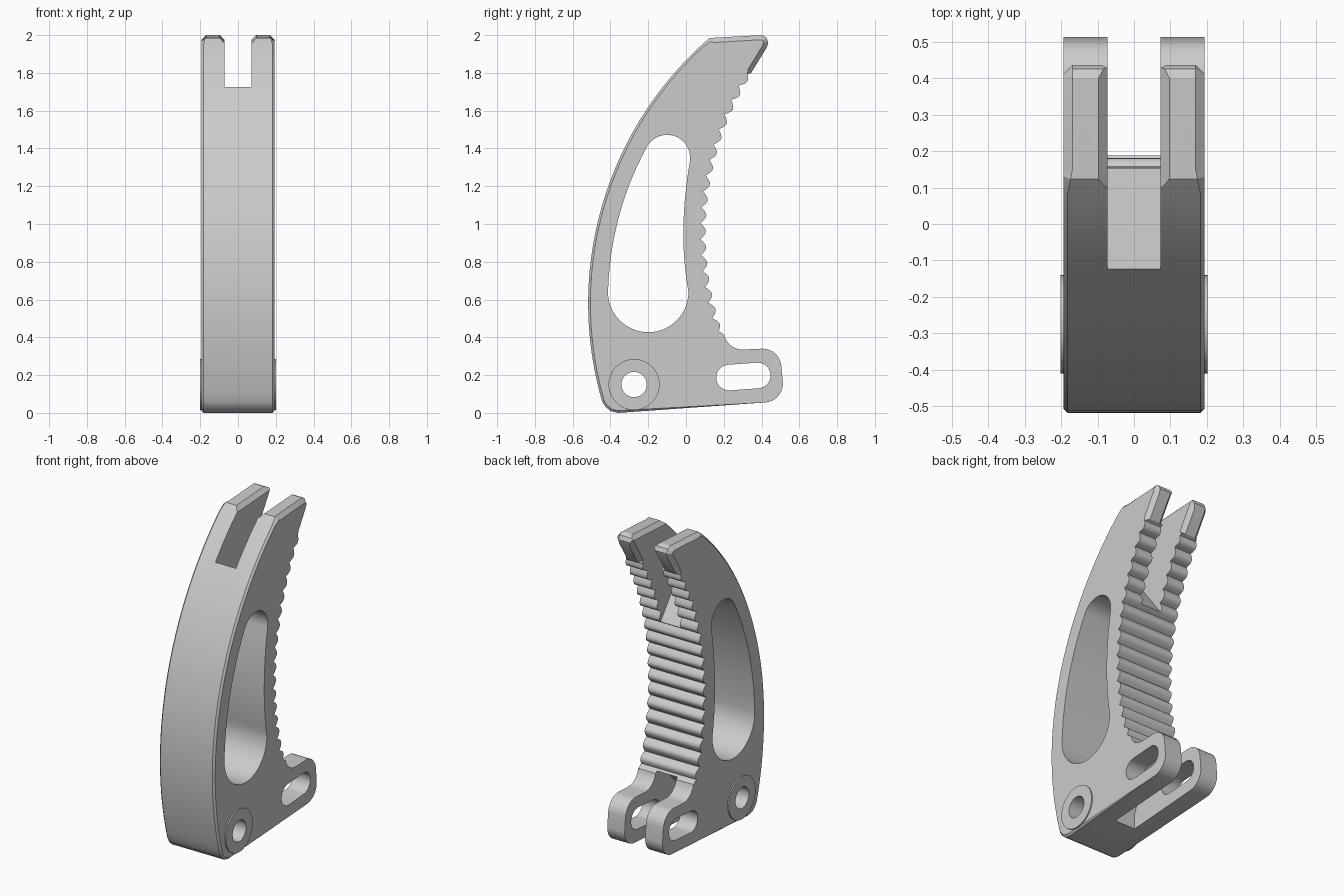
import bpy, bmesh
from math import sin, cos, radians, pi
from mathutils import Vector

if "Cube" in bpy.data.objects:
    bpy.data.objects.remove(bpy.data.objects["Cube"])

HALF = 0.194   # half thickness of the body
GAP = 0.072    # half width of the two clevis gaps


def arc(cy, cz, r, a0, a1, n):
    return [(cy + r * cos(radians(a0 + (a1 - a0) * i / n)),
             cz + r * sin(radians(a0 + (a1 - a0) * i / n))) for i in range(n + 1)]


def bow(a, m, b, n=12):
    """Inner points of a smooth curve from a through m to b."""
    out = []
    for i in range(1, n):
        t = i / n
        w = (2 * (t - .5) * (t - 1), 4 * t * (1 - t), 2 * t * (t - .5))
        out.append(tuple(w[0] * a[k] + w[1] * m[k] + w[2] * b[k] for k in (0, 1)))
    return out


def finish(name, bm):
    bmesh.ops.recalc_face_normals(bm, faces=bm.faces)
    me = bpy.data.meshes.new(name)
    bm.to_mesh(me)
    bm.free()
    ob = bpy.data.objects.new(name, me)
    bpy.context.collection.objects.link(ob)
    return ob


def prism(name, pts, half, chamfer=None):
    """Extrude a counterclockwise YZ outline along x, with a chamfer per point."""
    n = len(pts)
    chamfer = chamfer or [0] * n
    inner = []
    for i, (y, z) in enumerate(pts):
        p = Vector((y, z))
        e0 = (p - Vector(pts[i - 1])).normalized()
        e1 = (Vector(pts[(i + 1) % n]) - p).normalized()
        t = (e0 + e1).normalized()
        inner.append(p + Vector((-t.y, t.x)) * chamfer[i])
    bm = bmesh.new()
    rings = []
    for side, full in ((-1, False), (-1, True), (1, True), (1, False)):
        rings.append([bm.verts.new((side * (half - (chamfer[i] if full else 0)),
                                    *(pts[i] if full else inner[i]))) for i in range(n)])
    steps = ((0, 1), (1, 2), (2, 3)) if any(chamfer) else ((1, 2),)
    for a, b in steps:
        for i in range(n):
            j = (i + 1) % n
            bm.faces.new((rings[a][i], rings[a][j], rings[b][j], rings[b][i]))
    ends = (0, 3) if any(chamfer) else (1, 2)
    for e in ends:
        bm.faces.new(rings[e])
    bmesh.ops.delete(bm, geom=[v for v in bm.verts if not v.link_faces], context='VERTS')
    bmesh.ops.remove_doubles(bm, verts=bm.verts, dist=1e-5)
    bmesh.ops.dissolve_degenerate(bm, edges=bm.edges, dist=1e-6)
    return finish(name, bm)


def wedge(name, p, q, normal, c=0.026):
    """Flared cutter that chamfers both gap edges along the line p-q."""
    bm = bmesh.new()
    nrm = Vector(normal).normalized()
    for end in (Vector(p), Vector(q)):
        for k in (-1, 2):
            y, z = end + nrm * c * k
            for s in (-1, 1):
                bm.verts.new((s * (GAP + c * (k + 1) - 0.001), y, z))
    bmesh.ops.convex_hull(bm, input=bm.verts)
    return finish(name, bm)


def combine(ob, other, op='DIFFERENCE'):
    m = ob.modifiers.new(other.name, 'BOOLEAN')
    m.object, m.operation, m.solver = other, op, 'EXACT'
    bpy.context.view_layer.objects.active = ob
    bpy.ops.object.modifier_apply(modifier=m.name)
    bpy.data.objects.remove(other)


# Outline of the curved jaw: heel, ear, ribbed grip, tip, back
pts, ch = [], []


def add(points, c=0.0):
    pts.extend(points)
    ch.extend([c] * len(points))


add([(-.427, .033), (-.40, .010), (-.36, .0)], .012)
add(arc(.413, .155, .1, -86, 4, 10))
add(arc(.405, .24, .1, 4, 92, 10))
add(arc(.30, .435, .1, -90, -168, 10))
RIBS, SUB = 17, 8
for i in range(1, RIBS * SUB):
    s = i / (RIBS * SUB)
    t = -.335 + .895 * s
    r = 1.612 - .030 * abs(sin(pi * RIBS * s))
    add([(1.687 - r * cos(t), .95 + r * sin(t))])
add([(.345, 1.80), (.428, 1.935), (.436, 1.962), (.425, 1.988), (.40, 2.0), (.15, 1.986)], .025)
back = [.857 - 1.141 * i / 40 for i in range(41)]
add([(1.34 - 1.858 * cos(t), .58 + 1.858 * sin(t)) for t in back[:1]], .02)
add([(1.34 - 1.858 * cos(t), .58 + 1.858 * sin(t)) for t in back[1:]], .012)
jaw = prism("jaw_body", pts, HALF, ch)

# Raised pivot bosses
combine(jaw, prism("pivot_boss", arc(-.275, .15, .135, 0, 352.5, 47), .202), 'UNION')

# Pivot hole and slanted ear slot
combine(jaw, prism("pivot_hole", arc(-.275, .15, .067, 0, 348.75, 31), .4))
combine(jaw, prism("ear_slot", arc(.38, .198, .068, -86, 94, 14) + arc(.228, .187, .068, 94, 274, 14), .4))

# Teardrop window
low = arc(-.2, .64, .213, 180, 360, 28)
top = arc(-.10, 1.35, .122, -10, 150, 20)
window = (low + bow(low[-1], (-.014, .97), top[0]) + top
          + bow(top[-1], (-.355, 1.04), low[0]))
combine(jaw, prism("window", window, .4))

# Upper gap with sloped floor, and chamfers along its tip edges
combine(jaw, prism("tip_gap", [(-.39, 2.08), (.6, .76), (.6, 2.3), (-.39, 2.3)], GAP))
combine(jaw, wedge("tip_top_chamfer", (.10, 1.983), (.55, 2.008), (-.055, 1)))
combine(jaw, wedge("tip_face_chamfer", (.345, 1.80), (.49, 2.036), (.852, -.524)))

# Lower gap between the ears
combine(jaw, prism("ear_gap", [(-.08, -.1), (.7, -.1), (.7, .43), (.2, .43), (.08, .37),
                               (-.02, .27), (-.08, .12)], GAP))

bpy.ops.object.select_all(action='DESELECT')
jaw.select_set(True)
bpy.context.view_layer.objects.active = jaw
bpy.ops.object.shade_smooth_by_angle(angle=radians(28))
